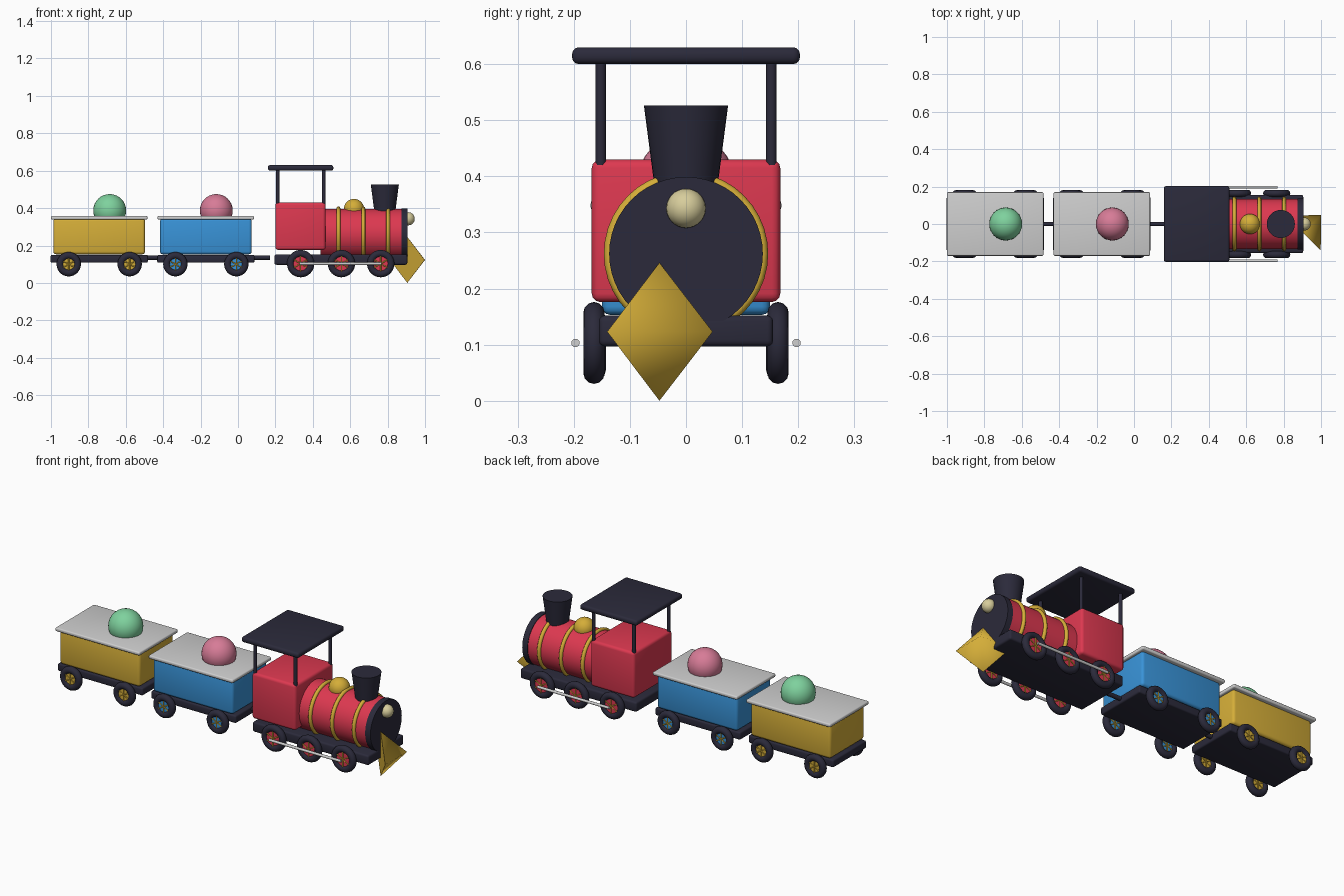
import bpy
from math import radians, pi, cos, sin
from mathutils import Vector

cube = bpy.data.objects.get("Cube")
if cube:
    bpy.data.objects.remove(cube, do_unlink=True)


def material(name, color, rough=0.5):
    m = bpy.data.materials.new(name)
    m.use_nodes = True
    m.diffuse_color = (*color, 1)
    bsdf = m.node_tree.nodes["Principled BSDF"]
    bsdf.inputs["Base Color"].default_value = (*color, 1)
    bsdf.inputs["Roughness"].default_value = rough
    return m


RED = material("red", (0.72, 0.04, 0.08))
DARK = material("dark_navy", (0.024, 0.023, 0.043))
GOLD = material("gold", (0.66, 0.42, 0.04))
BLUE = material("blue", (0.04, 0.29, 0.68))
GREY = material("light_grey", (0.62, 0.62, 0.62))
CREAM = material("cream", (0.68, 0.61, 0.33))
GREEN = material("green", (0.21, 0.64, 0.34))
PINK = material("pink", (0.68, 0.2, 0.31))


def finish(name, mat, angle=40):
    ob = bpy.context.object
    ob.name = name
    ob.data.materials.append(mat)
    bpy.ops.object.shade_smooth_by_angle(angle=radians(angle))
    return ob


def box(name, mat, x, y, z, bevel=0.01):
    """Rounded box from (min, max) ranges."""
    lo, hi = Vector((x[0], y[0], z[0])), Vector((x[1], y[1], z[1]))
    bpy.ops.mesh.primitive_cube_add(size=1, location=(lo + hi) / 2)
    ob = bpy.context.object
    ob.scale = hi - lo
    bpy.ops.object.transform_apply(location=False, rotation=False, scale=True)
    mod = ob.modifiers.new("Bevel", "BEVEL")
    mod.width, mod.segments = bevel, 3
    bpy.ops.object.modifier_apply(modifier="Bevel")
    return finish(name, mat)


def rod(name, mat, start, end, r, r_end=None, sides=32):
    """Cylinder or cone between two points."""
    a, b = Vector(start), Vector(end)
    d = b - a
    bpy.ops.mesh.primitive_cone_add(
        vertices=sides, radius1=r, radius2=r if r_end is None else r_end,
        depth=d.length, location=(a + b) / 2,
        rotation=d.to_track_quat("Z", "Y").to_euler())
    return finish(name, mat)


def ball(name, mat, loc, r):
    bpy.ops.mesh.primitive_uv_sphere_add(segments=32, ring_count=16, radius=r, location=loc)
    return finish(name, mat, 60)


def ring(name, mat, loc, major, minor, rot):
    bpy.ops.mesh.primitive_torus_add(
        major_segments=40, minor_segments=12, location=loc, rotation=rot,
        major_radius=major, minor_radius=minor)
    return finish(name, mat, 60)


def wheel(name, mat, x, y, z, radius):
    """Round tyre, coloured hub disc and thin gold spokes on both faces."""
    minor = 0.019
    ring(name + "_tyre", DARK, (x, y, z), radius - minor, minor, (pi / 2, 0, 0))
    rod(name + "_hub", mat, (x, y - 0.01, z), (x, y + 0.01, z), radius - 0.026)
    reach = radius - 0.03
    for i in range(3):
        a = i * pi / 3 + pi / 6
        dx, dz = reach * cos(a), reach * sin(a)
        for face in (-0.011, 0.011):
            rod(name + "_spoke", GOLD, (x - dx, y + face, z - dz),
                (x + dx, y + face, z + dz), 0.003, sides=8)


# Engine chassis, wheels and side rods
box("engine_chassis", DARK, (0.195, 0.905), (-0.155, 0.155), (0.097, 0.152))
for side in (-1, 1):
    for x in (0.335, 0.553, 0.763):
        wheel("engine_wheel", RED, x, side * 0.164, 0.103, 0.073)
    rod("side_rod", GREY, (0.33, side * 0.197, 0.103), (0.768, side * 0.197, 0.103), 0.0075, sides=16)

# Cab with roof on four posts
box("cab", RED, (0.2, 0.468), (-0.168, 0.168), (0.176, 0.43), 0.015)
box("cab_roof", DARK, (0.16, 0.51), (-0.203, 0.203), (0.6, 0.63), 0.012)
for x in (0.212, 0.458):
    for y in (-0.152, 0.152):
        rod("roof_post", DARK, (x, y, 0.42), (x, y, 0.61), 0.0095, sides=16)

# Boiler with bands and dark front plate
AXIS = 0.262
rod("boiler", RED, (0.44, 0, AXIS), (0.885, 0, AXIS), 0.134, sides=48)
rod("boiler_front", DARK, (0.873, 0, AXIS), (0.905, 0, AXIS), 0.137, sides=48)
for x in (0.537, 0.67, 0.803):
    ring("boiler_band", GOLD, (x, 0, AXIS), 0.136, 0.0105, (0, pi / 2, 0))

# Steam dome, chimney and headlight
ball("steam_dome", GOLD, (0.62, 0, 0.395), 0.054)
rod("chimney", DARK, (0.785, 0, 0.365), (0.785, 0, 0.526), 0.054, 0.075)
ball("headlight", CREAM, (0.91, 0, 0.343), 0.035)

# Pointed four-sided plough, turned halfway to the side
bpy.ops.mesh.primitive_cone_add(vertices=4, radius1=0.123, radius2=0, depth=0.134,
                                location=(0.9525, 0, 0.123), rotation=(0, pi / 2, pi / 4))
bpy.context.object.scale = (1, 1.07, 1)
finish("plough", GOLD, 100)


def wagon(name, cx, mat, ball_mat):
    """Covered wagon with four wheels, a half-sunk ball and a rear-to-front coupler."""
    box(name + "_chassis", DARK, (cx - 0.26, cx + 0.26), (-0.145, 0.145), (0.108, 0.15), 0.008)
    box(name + "_body", mat, (cx - 0.245, cx + 0.245), (-0.15, 0.15), (0.153, 0.345), 0.015)
    box(name + "_lid", GREY, (cx - 0.258, cx + 0.258), (-0.17, 0.17), (0.338, 0.358), 0.007)
    ball(name + "_ball", ball_mat, (cx + 0.056, 0, 0.387), 0.088)
    rod(name + "_coupler", DARK, (cx + 0.23, 0, 0.135), (cx + 0.342, 0, 0.135), 0.0115, sides=16)
    for dx in (-0.163, 0.163):
        for y in (-0.162, 0.162):
            wheel(name + "_wheel", mat, cx + dx, y, 0.1, 0.065)


wagon("front_wagon", -0.172, BLUE, PINK)
wagon("rear_wagon", -0.742, GOLD, GREEN)
